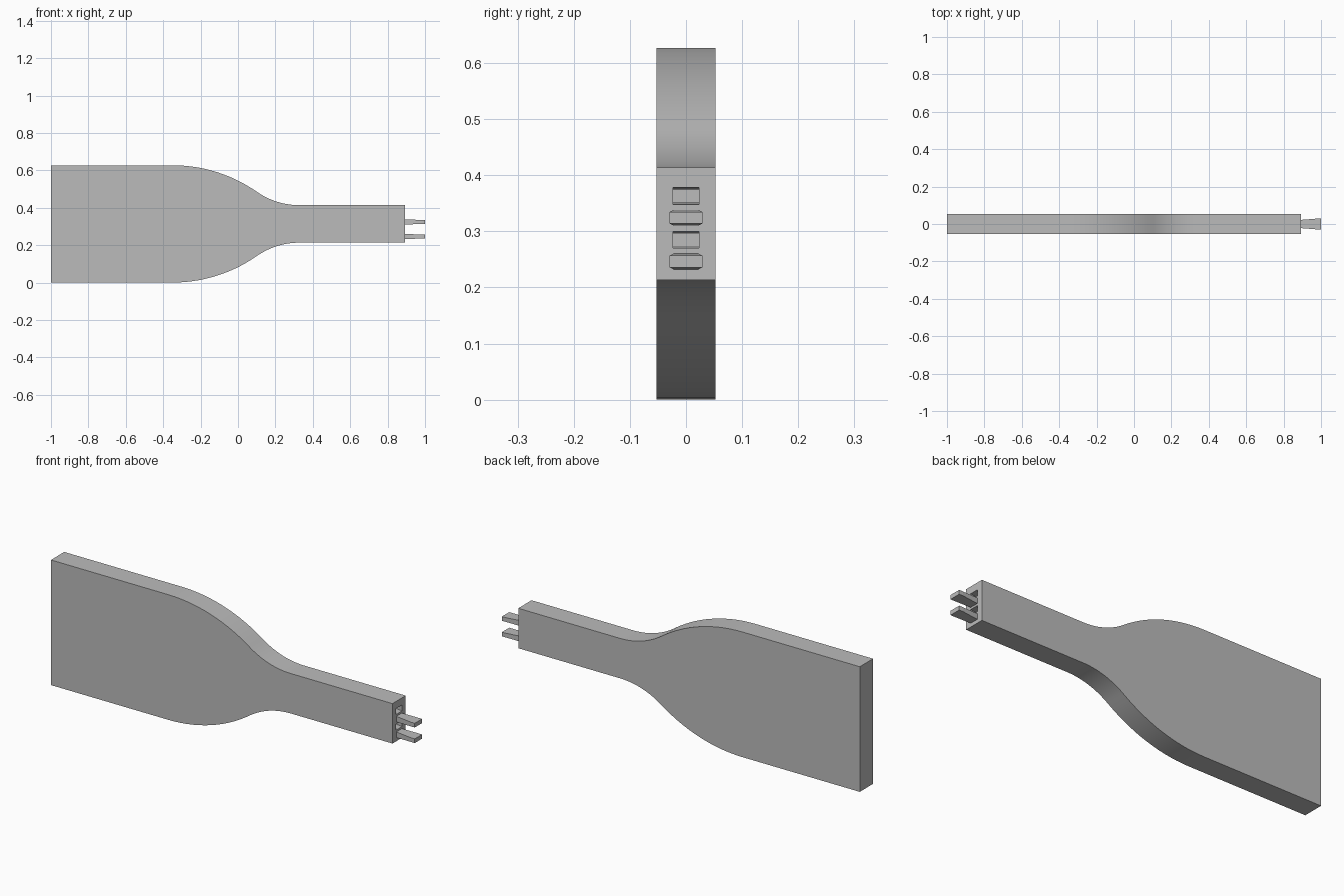
import bpy
import bmesh
from math import sin, cos, radians

if "Cube" in bpy.data.objects:
    bpy.data.objects.remove(bpy.data.objects["Cube"])

HEIGHT, HALF_DEPTH, END_X = 0.627, 0.0525, 0.893
MID = HEIGHT / 2

grey = bpy.data.materials.new("plain grey")
grey.use_nodes = True
colour = (0.5, 0.5, 0.5, 1)
grey.diffuse_color = colour
grey.node_tree.nodes["Principled BSDF"].inputs["Base Color"].default_value = colour


def loft(name, rings):
    """Join matching closed rings of points and cap both ends."""
    bm = bmesh.new()
    loops = [[bm.verts.new(p) for p in ring] for ring in rings]
    for a, b in zip(loops, loops[1:]):
        for i in range(len(a)):
            j = (i + 1) % len(a)
            bm.faces.new((a[i], a[j], b[j], b[i]))
    bm.faces.new(loops[0][::-1])
    bm.faces.new(loops[-1])
    bmesh.ops.recalc_face_normals(bm, faces=bm.faces)
    mesh = bpy.data.meshes.new(name)
    bm.to_mesh(mesh)
    bm.free()
    obj = bpy.data.objects.new(name, mesh)
    bpy.context.collection.objects.link(obj)
    mesh.materials.append(grey)
    return obj


def tapered_bar(name, z, sections):
    """Rectangular bar along x; each section is (x, half width, half height)."""
    corners = ((-1, -1), (1, -1), (1, 1), (-1, 1))
    return loft(name, [[(x, w * a, z + h * b) for a, b in corners]
                       for x, w, h in sections])


# Bottle-like outline: wide end, two tangent arcs, narrow neck
TURN, STEPS = radians(34.9), 14
BIG, SMALL = 0.787, 0.40
START = -0.35
STOP = START + (BIG + SMALL) * sin(TURN)
NECK = MID - (BIG + SMALL) * (1 - cos(TURN))
angles = [TURN * i / STEPS for i in range(STEPS + 1)]
upper = [(-1, MID)]
upper += [(START + BIG * sin(a), MID - BIG * (1 - cos(a))) for a in angles]
upper += [(STOP - SMALL * sin(a), NECK + SMALL * (1 - cos(a)))
          for a in reversed(angles[:-1])]
upper.append((END_X, NECK))
outline = upper + [(x, -h) for x, h in reversed(upper)]
body = loft("body_plate", [[(x, y, MID + h) for x, h in outline]
                           for y in (-HALF_DEPTH, HALF_DEPTH)])

# Flared sockets cut into the neck end
for i, z in enumerate((0.285, 0.363)):
    cutter = tapered_bar(f"socket_cutter_{i + 1}", z, [
        (END_X - 0.11, 0.032, 0.0115), (END_X - 0.02 * 4.5, 0.032, 0.0115),
        (END_X, 0.023, 0.015), (END_X + 0.05, 0.023, 0.015)])
    cutter.hide_render = True
    bpy.context.view_layer.objects.active = body
    mod = body.modifiers.new("socket", "BOOLEAN")
    mod.operation = "DIFFERENCE"
    mod.solver = "EXACT"
    mod.object = cutter
    bpy.ops.object.modifier_apply(modifier=mod.name)
    bpy.data.objects.remove(cutter)

# Smooth the curved shoulders only
bpy.ops.object.select_all(action="DESELECT")
body.select_set(True)
bpy.context.view_layer.objects.active = body
bpy.ops.object.shade_smooth_by_angle(angle=radians(30))

# Flared prongs standing out of the neck end
for name, z in (("lower_prong", 0.246), ("upper_prong", 0.324)):
    tapered_bar(name, z, [(END_X, 0.022, 0.014), (0.98, 0.029, 0.0105),
                          (1.0, 0.029, 0.0105)])
